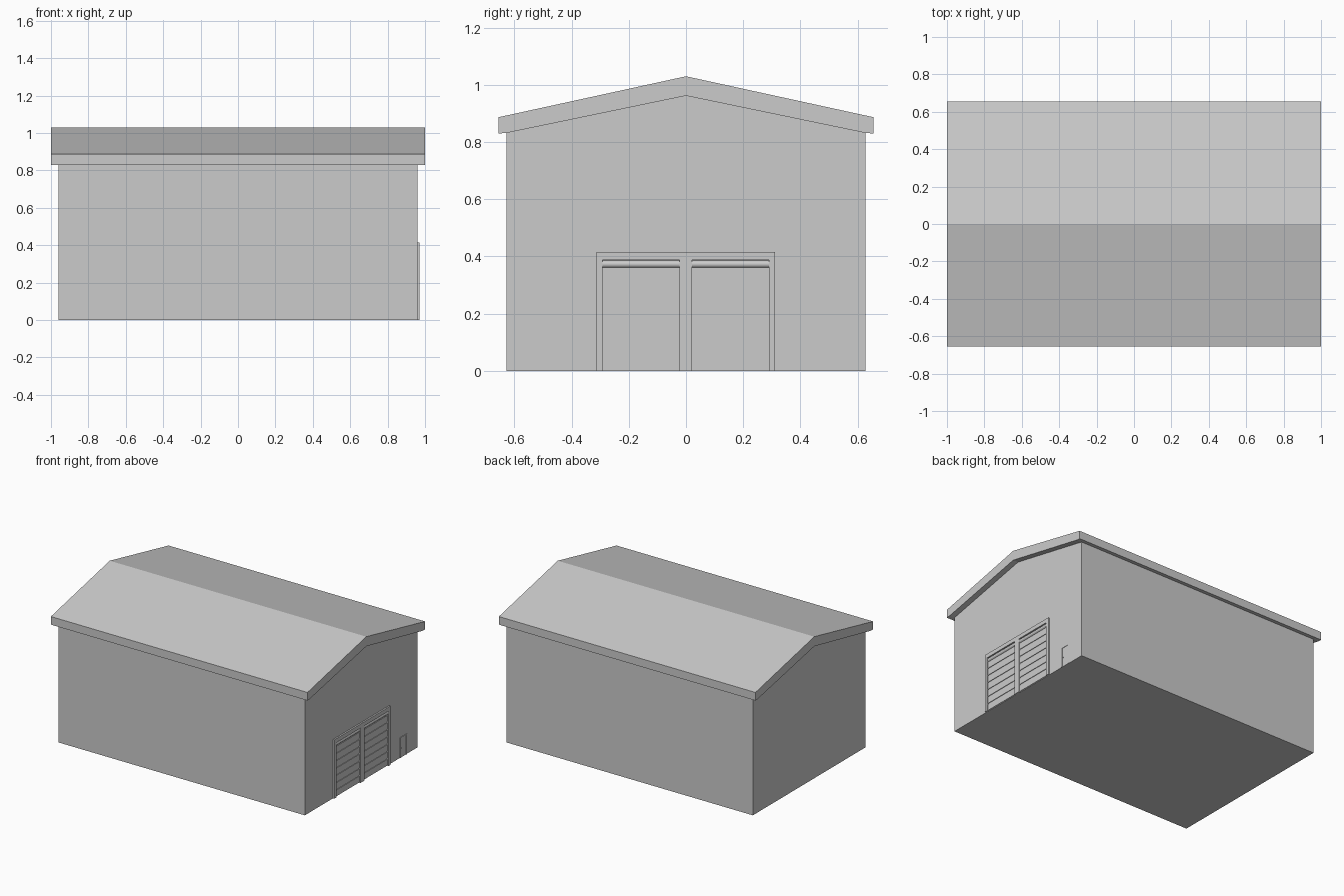
import bpy

default = bpy.data.objects.get("Cube")
if default:
    bpy.data.objects.remove(default, do_unlink=True)

GREY = (0.6, 0.6, 0.6, 1)
grey = bpy.data.materials.new("plain grey")
grey.use_nodes = True
grey.diffuse_color = GREY
grey.node_tree.nodes["Principled BSDF"].inputs["Base Color"].default_value = GREY

WALL_X = 0.96


def prism(name, profile, x0, x1):
    """Extrude a (y, z) outline along x."""
    n = len(profile)
    verts = [(x, y, z) for x in (x0, x1) for y, z in profile]
    faces = [tuple(reversed(range(n))), tuple(range(n, 2 * n))]
    faces += [(i, (i + 1) % n, (i + 1) % n + n, i + n) for i in range(n)]
    mesh = bpy.data.meshes.new(name)
    mesh.from_pydata(verts, [], faces)
    mesh.materials.append(grey)
    obj = bpy.data.objects.new(name, mesh)
    bpy.context.collection.objects.link(obj)
    return obj


def plate(name, y0, y1, z0, z1, depth):
    """Thin box standing proud of the gable wall."""
    return prism(name, [(y0, z0), (y1, z0), (y1, z1), (y0, z1)], WALL_X - 0.002, WALL_X + depth)


# Hall with gabled ends
prism("walls", [(-0.627, 0), (0.627, 0), (0.627, 0.832), (0, 0.962), (-0.627, 0.832)],
      -WALL_X, WALL_X)

# Thick overhanging roof
prism("roof", [(-0.655, 0.83), (-0.627, 0.832), (0, 0.962), (0.627, 0.832), (0.655, 0.83),
               (0.655, 0.887), (0, 1.03), (-0.655, 0.887)], -1, 1)

# Shared frame of the two roller doors
prism("roller_door_frame",
      [(-0.313, 0), (-0.292, 0), (-0.292, 0.387), (-0.023, 0.387), (-0.023, 0), (0.021, 0),
       (0.021, 0.387), (0.29, 0.387), (0.29, 0), (0.312, 0), (0.312, 0.415), (-0.313, 0.415)],
      WALL_X - 0.002, WALL_X + 0.011)

# Roller doors: drum at the top, raised slats below
SLATS = 7
pitch = 0.36 / SLATS
for side, y0, y1 in (("right", -0.292, -0.023), ("left", 0.021, 0.29)):
    bpy.ops.mesh.primitive_cylinder_add(vertices=16, radius=0.013, depth=y1 - y0,
                                        location=(WALL_X - 0.003, (y0 + y1) / 2, 0.373),
                                        rotation=(1.5708, 0, 0))
    drum = bpy.context.object
    drum.name = side + "_door_drum"
    drum.data.materials.append(grey)
    bpy.ops.object.shade_smooth_by_angle()
    for i in range(SLATS):
        plate(f"{side}_door_slat_{i + 1}", y0, y1, i * pitch + 0.004, (i + 1) * pitch - 0.004, 0.004)

# Small side door with a thin frame and handle
prism("side_door_frame",
      [(0.43, 0), (0.438, 0), (0.438, 0.135), (0.497, 0.135), (0.497, 0), (0.505, 0),
       (0.505, 0.143), (0.43, 0.143)], WALL_X - 0.002, WALL_X + 0.004)
plate("side_door_leaf", 0.438, 0.497, 0, 0.135, 0.0015)
plate("side_door_handle", 0.444, 0.449, 0.063, 0.068, 0.004)
